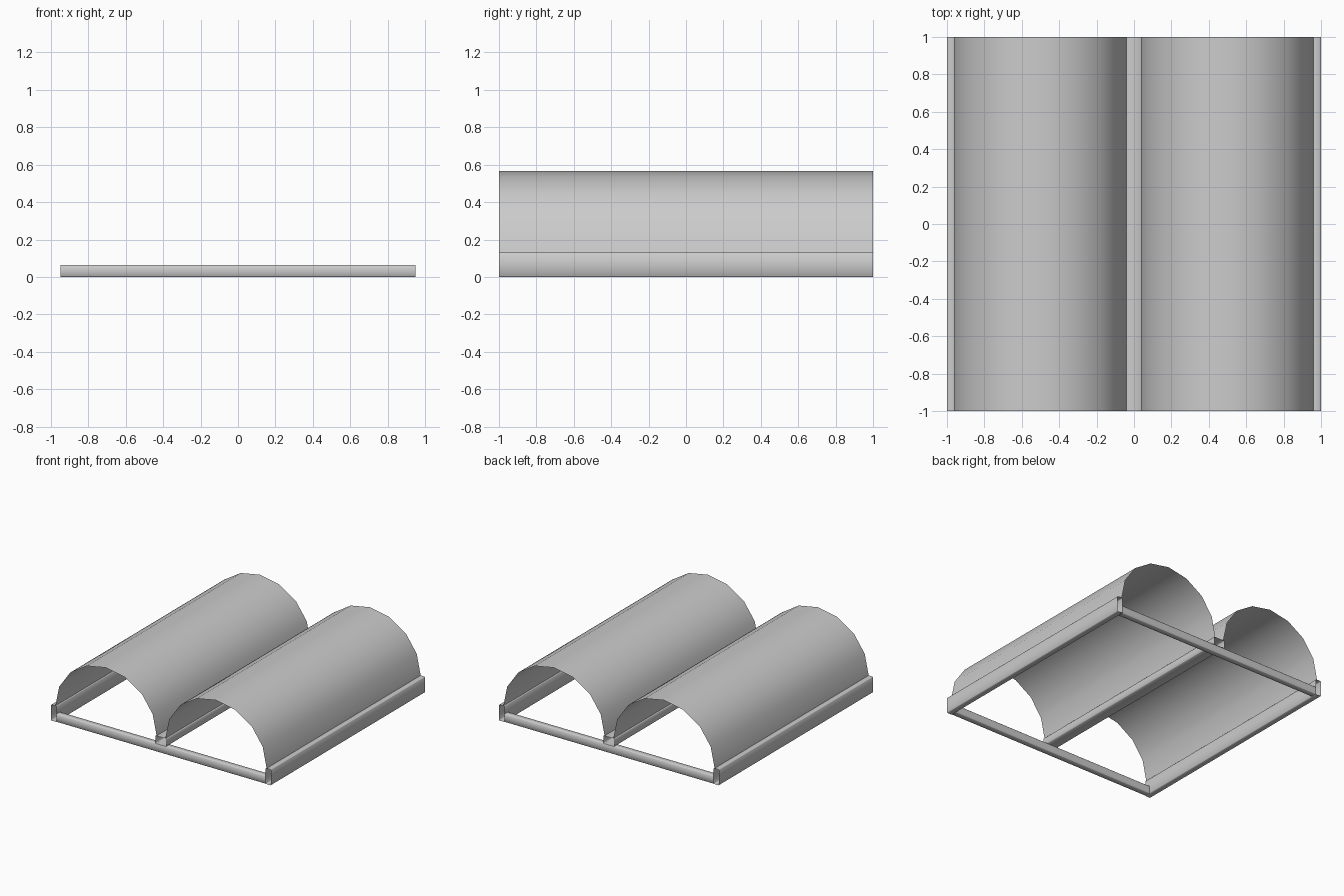
import bpy
from math import cos, sin, pi

cube = bpy.data.objects.get("Cube")
if cube:
    bpy.data.objects.remove(cube, do_unlink=True)

# Single light grey metal
metal = bpy.data.materials.new("light_grey")
metal.use_nodes = True
grey = (0.6, 0.6, 0.6, 1)
metal.diffuse_color = grey
metal.node_tree.nodes["Principled BSDF"].inputs["Base Color"].default_value = grey


def sweep(name, profile, place, start, end, closed):
    """Extrude a 2D profile into an open-ended thin sheet or tube."""
    n = len(profile)
    verts = [place(u, v, t) for t in (start, end) for u, v in profile]
    faces = []
    for i in range(n if closed else n - 1):
        j = (i + 1) % n
        faces.append((i, j, n + j, n + i))
    mesh = bpy.data.meshes.new(name)
    mesh.from_pydata(verts, [], faces)
    mesh.materials.append(metal)
    mesh.shade_smooth()
    obj = bpy.data.objects.new(name, mesh)
    bpy.context.collection.objects.link(obj)
    return obj


def along_y(u, v, t):
    return (u, t, v)


def along_x(u, v, t):
    return (t, -u, v)


def tube_profile(u0, u1, v0, v1, c=0.004):
    """Rectangle with tiny chamfered corners, anticlockwise."""
    return [(u0 + c, v0), (u1 - c, v0), (u1, v0 + c), (u1, v1 - c),
            (u1 - c, v1), (u0 + c, v1), (u0, v1 - c), (u0, v0 + c)]


TOP, MID = 0.13, 0.065

# Long hollow beams
sweep("left_beam", tube_profile(0.95, 1, 0, TOP), along_y, 1, -1, True)
sweep("right_beam", tube_profile(-1, -0.95, 0, TOP), along_y, 1, -1, True)
sweep("centre_beam", tube_profile(-0.05, 0.05, MID, TOP), along_y, 1, -1, True)

# Hollow cross bars between the side beams
sweep("front_bar", tube_profile(0.95, 1, 0, MID), along_x, 0.95, -0.95, True)
sweep("back_bar", tube_profile(-1, -0.95, 0, MID), along_x, 0.95, -0.95, True)

# Two half-round roof sheets
for name, cx in (("left_roof", 0.5), ("right_roof", -0.5)):
    arch = [(cx + 0.46 * cos(pi * i / 8), TOP + 0.437 * sin(pi * i / 8))
            for i in range(9)]
    sweep(name, arch, along_y, 1, -1, False)
